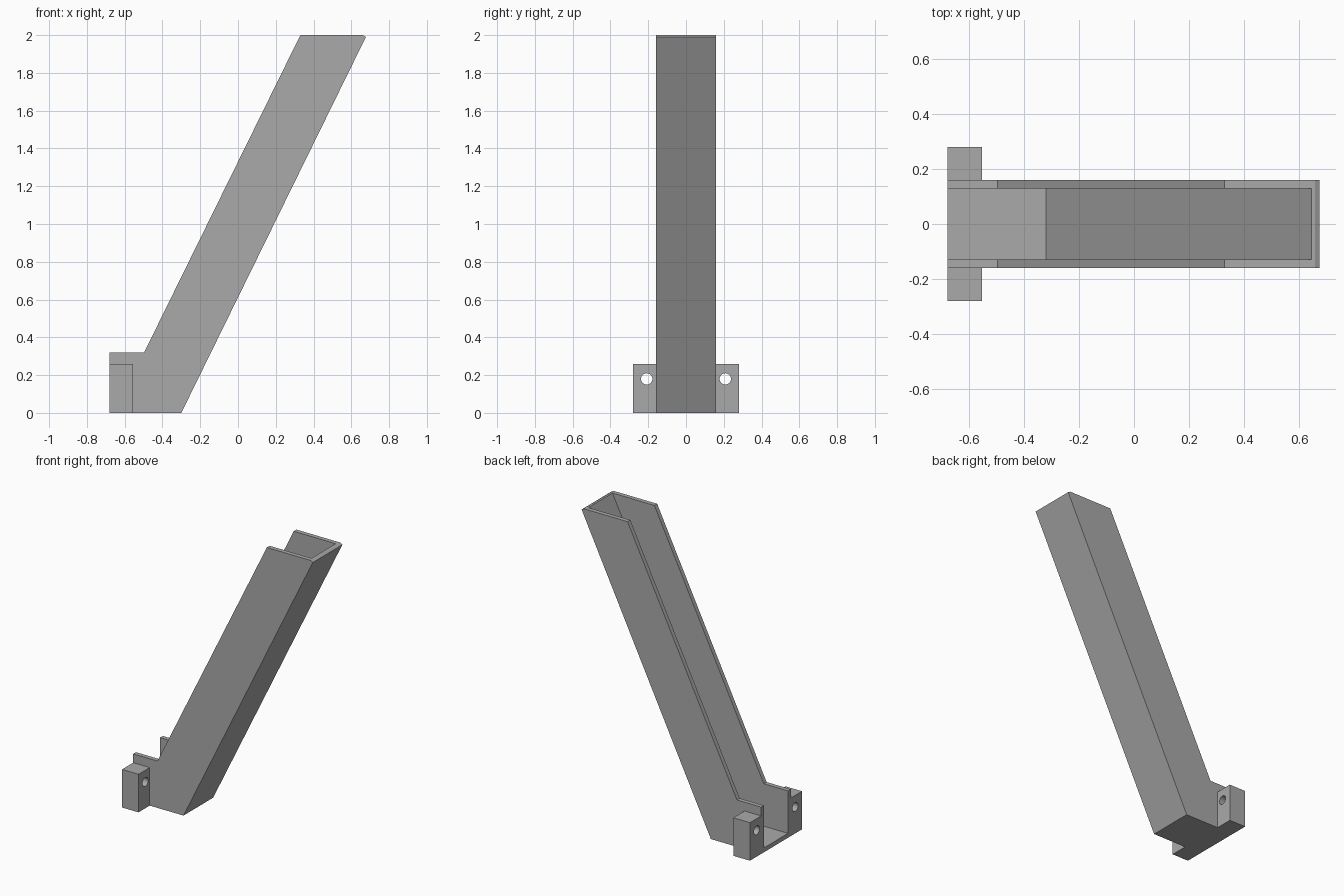
import bpy, bmesh, math
from mathutils import Matrix

if "Cube" in bpy.data.objects:
    bpy.data.objects.remove(bpy.data.objects["Cube"], do_unlink=True)

grey = bpy.data.materials.new("plain grey")
grey.use_nodes = True
grey.diffuse_color = (0.4, 0.4, 0.4, 1)
grey.node_tree.nodes["Principled BSDF"].inputs["Base Color"].default_value = grey.diffuse_color


def add_object(name, bm):
    bmesh.ops.recalc_face_normals(bm, faces=bm.faces)
    mesh = bpy.data.meshes.new(name)
    bm.to_mesh(mesh)
    bm.free()
    mesh.materials.append(grey)
    obj = bpy.data.objects.new(name, mesh)
    bpy.context.collection.objects.link(obj)
    return obj


def prism(name, profile, y0, y1):
    """Extrude an x-z profile from y0 to y1."""
    bm = bmesh.new()
    face = bm.faces.new([bm.verts.new((x, y0, z)) for x, z in profile])
    new = bmesh.ops.extrude_face_region(bm, geom=[face])["geom"]
    bmesh.ops.translate(bm, vec=(0, y1 - y0, 0),
                        verts=[v for v in new if isinstance(v, bmesh.types.BMVert)])
    return add_object(name, bm)


def cut(obj, cutter):
    mod = obj.modifiers.new(cutter.name, 'BOOLEAN')
    mod.operation = 'DIFFERENCE'
    mod.solver = 'EXACT'
    mod.object = cutter
    cutter.hide_render = True
    cutter.hide_viewport = True
    cutter.display_type = 'WIRE'


BACK, HALF, INNER, FLOOR = -0.68, 0.16, 0.13, 0.03
LEAN = 0.491  # x travel per unit of height

# Leaning channel with its short foot
channel = prism("leaning_channel", [
    (BACK, 0), (-0.30, 0), (-0.30 + LEAN * 1.99, 1.99), (0.66, 2),
    (0.33, 2), (-0.497, 0.32), (BACK, 0.32)], -HALF, HALF)

# Hollow, open towards the back and the top
hollow = prism("channel_hollow_cutter", [
    (BACK - 0.2, FLOOR), (-0.335 + LEAN * FLOOR, FLOOR),
    (-0.335 + LEAN * 2.2, 2.2), (BACK - 0.2, 2.2)], -INNER, INNER)
cut(channel, hollow)

# Mounting ears, each with a bolt hole
for side, label in ((1, "back"), (-1, "front")):
    ear = prism(label + "_mounting_ear", [
        (BACK, 0), (-0.555, 0), (-0.555, 0.26), (BACK, 0.26)], side * HALF, side * 0.281)
    bm = bmesh.new()
    bmesh.ops.create_cone(
        bm, cap_ends=True, segments=32, radius1=0.03, radius2=0.03, depth=0.4,
        matrix=Matrix.Translation((-0.62, side * 0.208, 0.18))
        @ Matrix.Rotation(math.pi / 2, 4, 'Y'))
    cut(ear, add_object(label + "_bolt_hole_cutter", bm))
